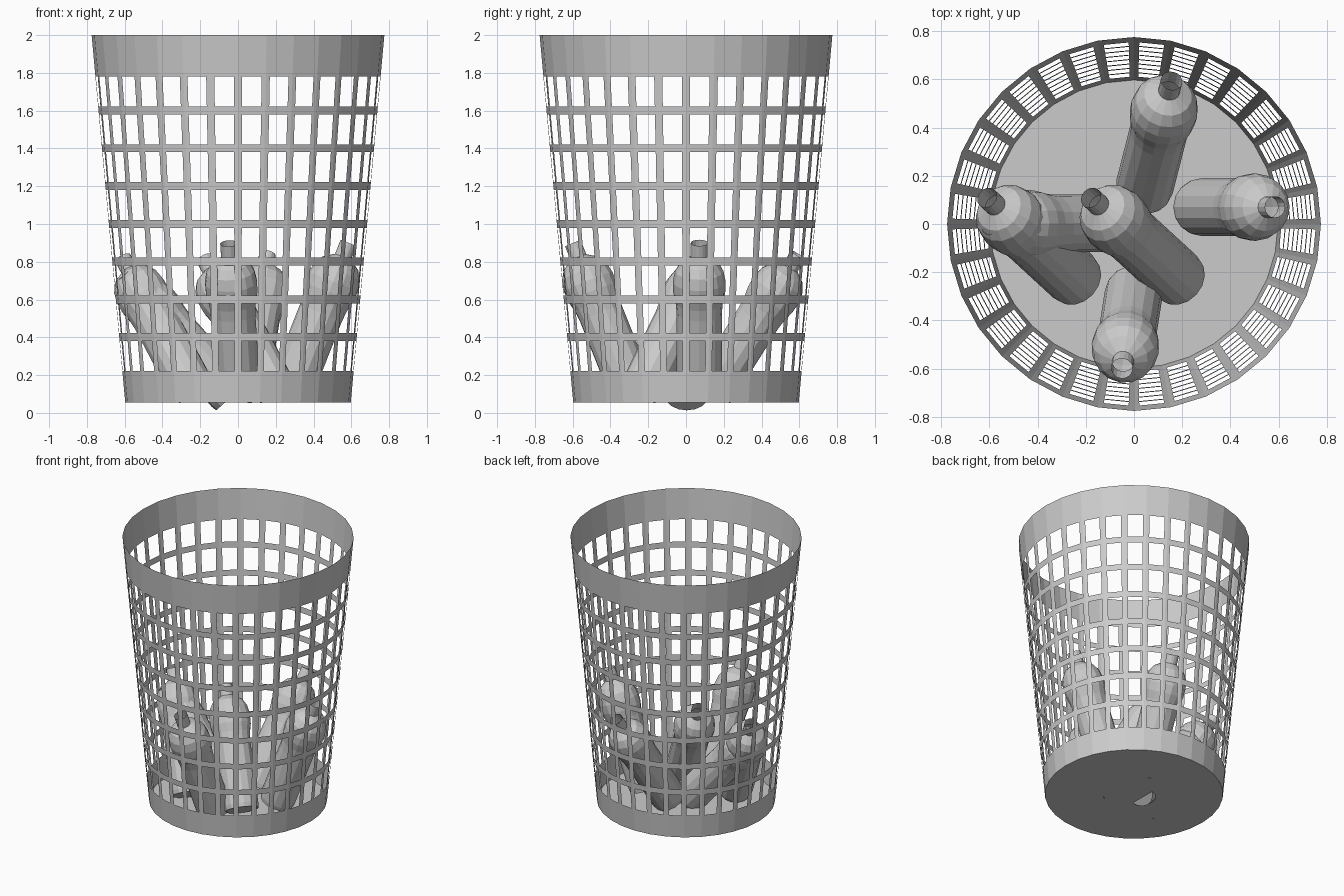
import bpy, bmesh, math
from mathutils import Vector

cube = bpy.data.objects.get("Cube")
if cube:
    bpy.data.objects.remove(cube, do_unlink=True)

grey = bpy.data.materials.new("plain_grey")
grey.use_nodes = True
colour = (0.6, 0.6, 0.6, 1)
grey.diffuse_color = colour
grey.node_tree.nodes["Principled BSDF"].inputs["Base Color"].default_value = colour


def make_object(name, bm):
    bmesh.ops.recalc_face_normals(bm, faces=bm.faces)
    mesh = bpy.data.meshes.new(name)
    bm.to_mesh(mesh)
    bm.free()
    mesh.materials.append(grey)
    obj = bpy.data.objects.new(name, mesh)
    bpy.context.collection.objects.link(obj)
    return obj


# Basket: tapered 32-sided wall with eight rows of holes, and a flat floor
SIDES, HOLE_ROWS = 32, 8
FLOOR, TOP = 0.055, 2.0
R_FLOOR, R_TOP = 0.597, 0.775
HALF_RIB = 0.15          # half rib width as a share of one side

levels = [FLOOR]
for row in range(HOLE_ROWS):
    levels += [0.222 + 0.2 * row, 0.38 + 0.2 * row]
levels.append(TOP)


def corner(i, z):
    r = R_FLOOR + (R_TOP - R_FLOOR) * (z - FLOOR) / (TOP - FLOOR)
    a = math.tau * i / SIDES
    return Vector((r * math.cos(a), r * math.sin(a), z))


bm = bmesh.new()
rings = []
for z in levels:
    ring = []
    for i in range(SIDES):
        a, b = corner(i, z), corner(i + 1, z)
        ring += [bm.verts.new(a.lerp(b, f)) for f in (0, HALF_RIB, 1 - HALF_RIB)]
    rings.append(ring)
count = len(rings[0])
for row, (low, high) in enumerate(zip(rings, rings[1:])):
    for c in range(count):
        if row % 2 == 1 and c % 3 == 1:
            continue     # hole
        d = (c + 1) % count
        bm.faces.new((low[c], low[d], high[d], high[c]))
bm.faces.new(rings[0])
make_object("basket", bm)

# Bottle: lathed profile of (radius, distance along the axis), open at the neck
PROFILE = [(0.115, 0), (0.12, 0.03), (0.12, 0.46), (0.125, 0.52), (0.138, 0.58),
           (0.14, 0.64), (0.128, 0.70), (0.1, 0.745), (0.045, 0.78), (0.045, 0.86)]
BOTTLE_SIDES = 16


def make_bottle(name, base, tip):
    base, tip = Vector(base), Vector(tip)
    bm = bmesh.new()
    rings = [[bm.verts.new((r * math.cos(math.tau * i / BOTTLE_SIDES),
                            r * math.sin(math.tau * i / BOTTLE_SIDES), t))
              for i in range(BOTTLE_SIDES)] for r, t in PROFILE]
    for low, high in zip(rings, rings[1:]):
        for i in range(BOTTLE_SIDES):
            j = (i + 1) % BOTTLE_SIDES
            bm.faces.new((low[i], low[j], high[j], high[i]))
    bm.faces.new(rings[0])
    obj = make_object(name, bm)
    obj.location = base
    obj.rotation_euler = (tip - base).to_track_quat("Z", "Y").to_euler()


# Bottles leaning in the basket: base centre and neck end
make_bottle("bottle_left_side", (0.27, 0.07, 0.1), (0.585, 0.07, 0.9))
make_bottle("bottle_front", (0.0, -0.28, 0.1), (-0.05, -0.6, 0.9))
make_bottle("bottle_back", (0.04, 0.14, 0.115), (0.155, 0.59, 0.83))
make_bottle("bottle_right_low", (-0.03, 0.005, 0.09), (-0.6, 0.0, 0.73))
make_bottle("bottle_right_high", (-0.24, -0.23, 0.12), (-0.61, 0.11, 0.82))
make_bottle("bottle_middle", (0.19, -0.23, 0.12), (-0.18, 0.11, 0.82))
